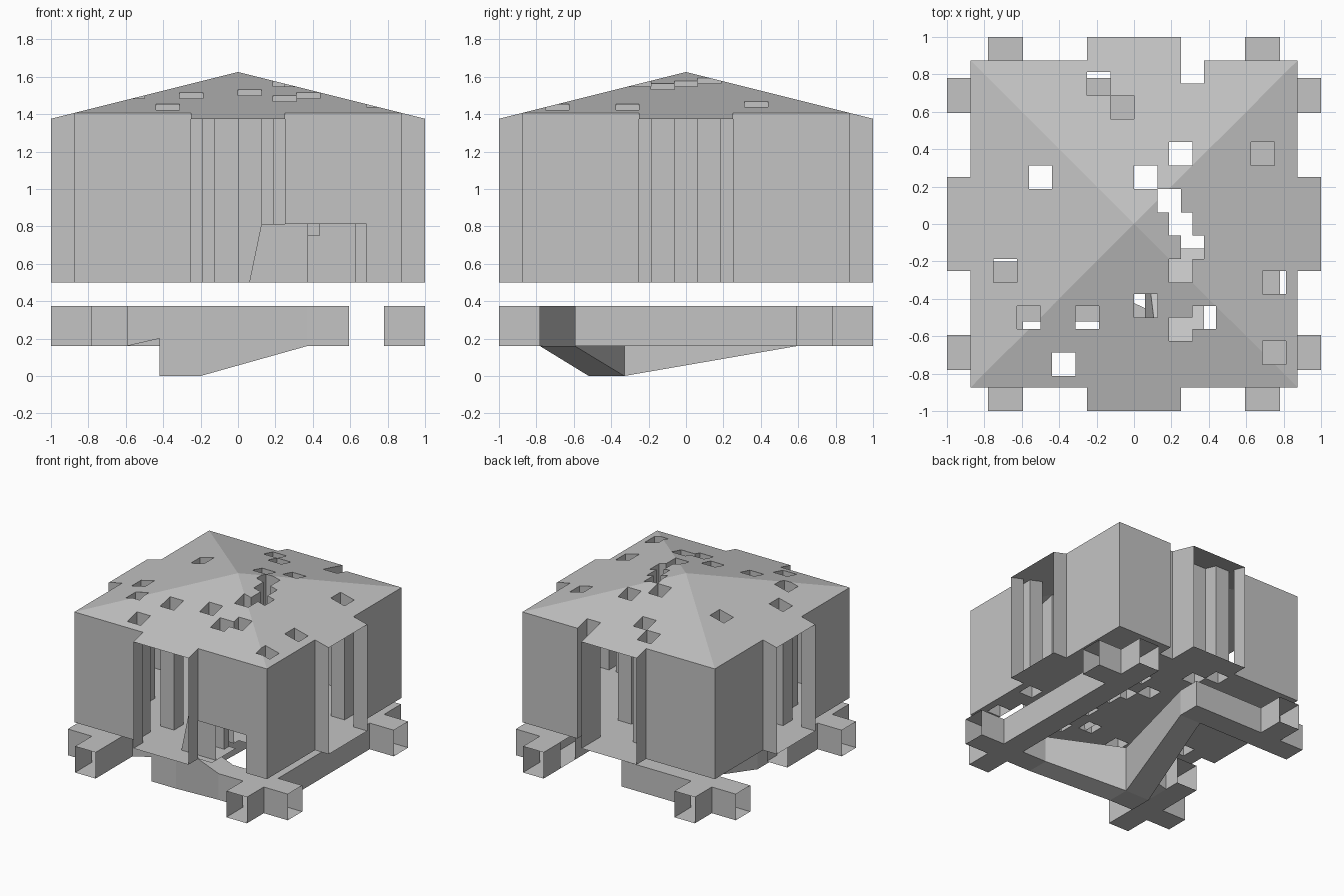
import bpy
import bmesh
from mathutils import Vector

cube = bpy.data.objects.get("Cube")
if cube:
    bpy.data.objects.remove(cube, do_unlink=True)

# Single stone colour
stone = bpy.data.materials.new("stone_grey")
stone.use_nodes = True
grey = (0.55, 0.55, 0.55, 1)
stone.diffuse_color = grey
stone.node_tree.nodes["Principled BSDF"].inputs["Base Color"].default_value = grey


def make_object(name, faces):
    """Build one flat-shaded object from a list of face corner lists."""
    bm = bmesh.new()
    for corners in faces:
        bm.faces.new([bm.verts.new(c) for c in corners])
    bmesh.ops.remove_doubles(bm, verts=bm.verts[:], dist=0.0005)
    mesh = bpy.data.meshes.new(name)
    bm.to_mesh(mesh)
    bm.free()
    mesh.materials.append(stone)
    obj = bpy.data.objects.new(name, mesh)
    bpy.context.scene.collection.objects.link(obj)
    return obj


# ---------- Hall: plan laid out on a fine square grid ----------
UNIT = 1 / 16
EDGE, PORCH, END = 14, 4, 16
FLOOR, LINTEL, APEX, PITCH = 0.5, 0.8125, 1.625, 0.25
BROKEN = (5, -9)

# Lower corners of the square shafts, in grid units
shafts = [(-4, 11), (-2, 9), (3, 5), (10, 5), (-9, 3), (0, 3), (2, 1),
          (3, -1), (4, -3), (3, -5), (-12, -5), (-10, -9), (-5, -9), (0, -8),
          BROKEN, (3, -10), (-7, -13), (11, -6), (11, -12), (4, 12)]


def square(corner):
    return {(corner[0] + i, corner[1] + j) for i in (0, 1) for j in (0, 1)}


holes = set().union(*(square(s) for s in shafts))


def solid(i, j):
    x, y = abs(i + 0.5), abs(j + 0.5)
    in_hall = max(x, y) < EDGE
    in_porch = min(x, y) < PORCH and max(x, y) < END
    return (in_hall or in_porch) and (i, j) not in holes


def roof(i, j):
    return Vector((i * UNIT, j * UNIT, APEX - PITCH * UNIT * max(abs(i), abs(j))))


def at(i, j, z):
    return Vector((i * UNIT, j * UNIT, z))


roof_faces, floor_faces, wall_faces, shaft_faces = [], [], [], []
for i in range(-END, END):
    for j in range(-END, END):
        if not solid(i, j):
            continue
        ring = [(i, j), (i + 1, j), (i + 1, j + 1), (i, j + 1)]
        # Roof, split along the hips
        top = [roof(*p) for p in ring]
        if i == j:
            roof_faces += [top[:3], [top[0], top[2], top[3]]]
        elif i == -j - 1:
            roof_faces += [[top[0], top[1], top[3]], top[1:]]
        else:
            roof_faces.append(top)
        # Floor, missing beside the breach
        if not (6 <= i < 11 and -EDGE <= j < -8):
            floor_faces.append([at(*p, FLOOR) for p in reversed(ring)])
        # Upright sides, with open porch ends
        for k, (di, dj) in enumerate([(0, -1), (1, 0), (0, 1), (-1, 0)]):
            near = (i + di, j + dj)
            if solid(*near) or max(abs(near[0] + 0.5), abs(near[1] + 0.5)) > END:
                continue
            p, q = ring[k], ring[(k + 1) % 4]
            base = FLOOR
            if near[1] == -EDGE - 1 and dj == -1 and PORCH <= i < 11:
                base = LINTEL
            elif near in square(BROKEN):
                base = 0.75
            side = [at(*p, base), at(*q, base), roof(*q), roof(*p)]
            (shaft_faces if near in holes else wall_faces).append(side)

make_object("pyramid_roof", roof_faces)
make_object("hall_floor", floor_faces)
make_object("outer_walls", wall_faces)
make_object("shaft_walls", shaft_faces)

# ---------- Fallen slab behind the breach ----------
foot_l, foot_r = Vector((0.06, -0.82, FLOOR)), Vector((0.375, -0.82, FLOOR))
head_l, head_r = Vector((0.125, -0.82, LINTEL)), Vector((0.375, -0.82, LINTEL))
back = Vector((0, 0.16, 0))
rear = Vector((0, 0.69, 0))
make_object("fallen_slab", [
    [foot_l, foot_r, head_r, head_l],
    [head_l, head_r, head_r + back, head_l + back],
    [head_l + back, head_r + back, foot_r + rear, foot_l + rear],
    [foot_l + rear, foot_l, head_l, head_l + back],
])

# ---------- Base: hollow crossing beams with a sunken junction ----------
A, B = 0.594, 0.781
LOW, TOP, STEP = 0.16, 0.375, 0.2
NX0, NX1, NY0, NY1 = -0.42, -0.2, -0.52, -0.33   # sunken junction
TX0, TX1 = -0.15, 0.04                           # joint in the back beam
BEND, STUB = 0.37, -0.2
sunk = {(x, y) for x in (NX0, NX1) for y in (NY0, NY1)}


def rect(x0, x1, y0, y1):
    return [(x0, y0), (x1, y0), (x1, y1), (x0, y1)]


pieces = []
for sx in (-1, 1):
    xs = sorted((sx * A, sx * B))
    for sy in (-1, 1):
        ys = sorted((sy * A, sy * B))
        pieces.append(rect(*xs, *ys))
        pieces.append(rect(*xs, *sorted((sy * B, sy))))
        pieces.append(rect(*sorted((sx * B, sx)), *ys))
link = rect(-A, NX0, NY0, NY1)
pieces += [
    rect(A, B, -A, A),                                       # long side beam
    rect(BEND, A, -B, -A),                                   # front beam
    [(NX1, NY0), (BEND, -B), (BEND, -A), (NX1, NY1)],        # bent front beam
    rect(NX0, NX1, NY0, NY1),                                # junction
    link,
    rect(-B, -A, -A, NY0), rect(-B, -A, NY0, NY1), rect(-B, -A, NY1, STUB),
    [(NX0, NY1), (NX1, NY1), (TX1, A), (TX0, A)],            # inner beam
    rect(TX0, TX1, A, B),
    rect(-A, TX0, A, B),                                     # back beam
]


def lift(p, piece):
    if p in sunk:
        return STEP if piece is link else 0
    return LOW


def is_open(p, q):
    ends = any(abs(p[k]) == 1 and p[k] == q[k] for k in (0, 1))
    torn = p[1] == q[1] == STUB
    back_mouth = p[0] == q[0] == A and min(p[1], q[1]) == A
    return ends or torn or back_mouth


edges = {(s[k], s[(k + 1) % 4]) for s in pieces for k in range(4)}
beam_faces = []
for s in pieces:
    beam_faces.append([(*p, TOP) for p in s])
    beam_faces.append([(*p, lift(p, s)) for p in reversed(s)])
    for k in range(4):
        p, q = s[k], s[(k + 1) % 4]
        if (q, p) not in edges and not is_open(p, q):
            beam_faces.append([(*p, lift(p, s)), (*q, lift(q, s)), (*q, TOP), (*p, TOP)])
# Step down from the link to the junction
beam_faces.append([(NX0, NY1, 0), (NX0, NY0, 0), (NX0, NY0, STEP), (NX0, NY1, STEP)])
make_object("base_beams", beam_faces)
